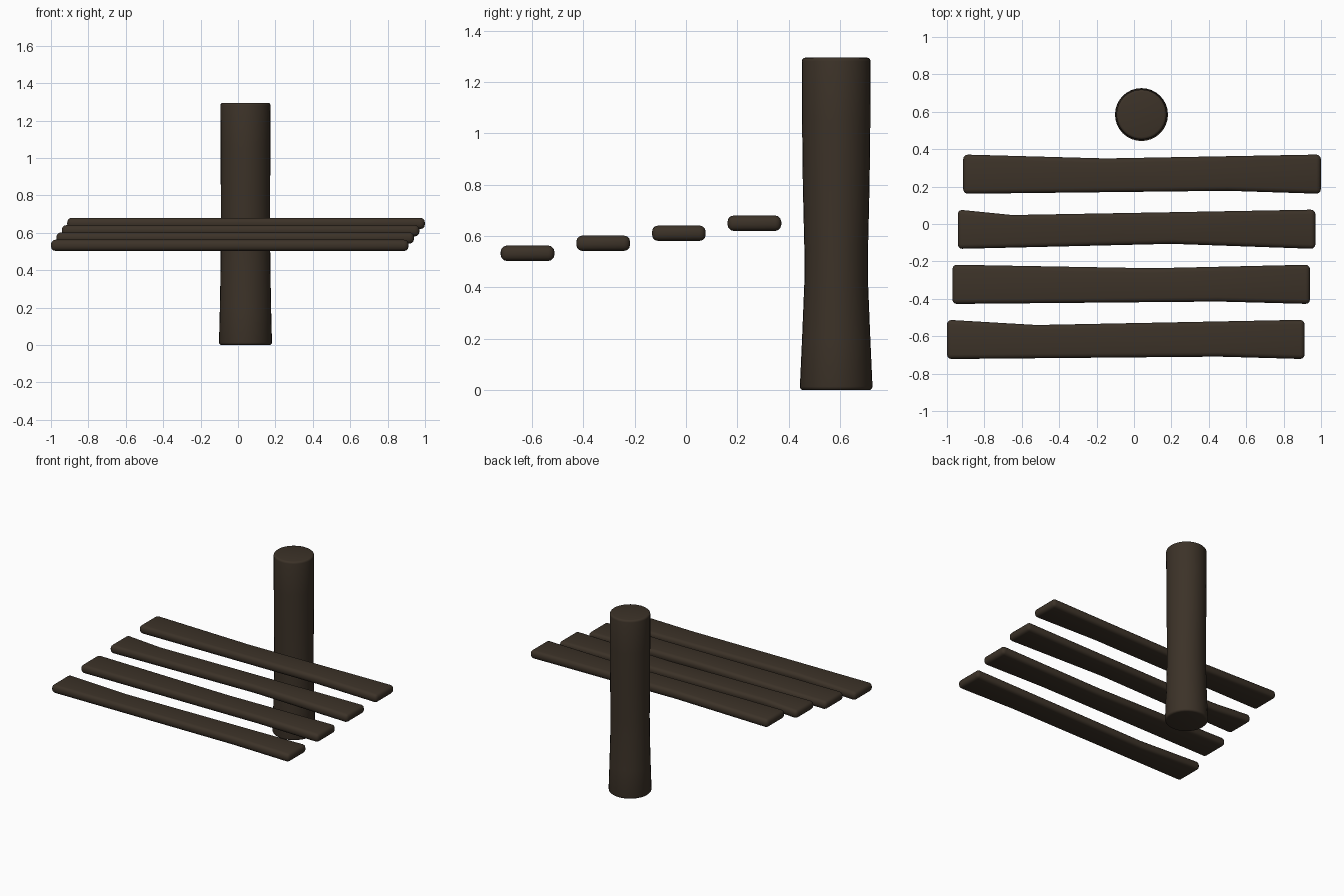
import bpy, math

if "Cube" in bpy.data.objects:
    bpy.data.objects.remove(bpy.data.objects["Cube"])

wood = bpy.data.materials.new("dark brown wood")
wood.diffuse_color = (0.045, 0.032, 0.021, 1)
wood.use_nodes = True
wood.node_tree.nodes["Principled BSDF"].inputs["Base Color"].default_value = wood.diffuse_color


def make(name, verts, faces, bevel):
    me = bpy.data.meshes.new(name)
    me.from_pydata(verts, [], faces)
    me.update()
    ob = bpy.data.objects.new(name, me)
    bpy.context.collection.objects.link(ob)
    me.materials.append(wood)
    b = ob.modifiers.new("rounded edges", 'BEVEL')
    b.width = bevel
    b.segments = 3
    b.limit_method = 'ANGLE'
    b.angle_limit = math.radians(40)
    bpy.ops.object.select_all(action='DESELECT')
    ob.select_set(True)
    bpy.context.view_layer.objects.active = ob
    bpy.ops.object.modifier_apply(modifier=b.name)
    bpy.ops.object.shade_smooth_by_angle(angle=math.radians(35))
    return ob


# Worn planks: each has a narrowed spot (x, depth) along its front and back edge
L, W, T = 1.912, 0.21, 0.06
worn = [
    ([(0.45, 0.013)], [(-0.52, 0.028)]),
    ([(0.45, 0.013)], [(0.10, 0.019)]),
    ([(0.20, 0.027)], [(-0.65, 0.029), (0.20, 0.014)]),
    ([(0.50, 0.016)], [(-0.15, 0.021)]),
]
for i, (front, back) in enumerate(worn):
    x0 = -1.0 + i * 0.029
    x1 = x0 + L
    y0 = -0.722 + i * 0.2945
    y1 = y0 + W
    z0 = 0.503 + i * 0.039
    fr = [(x0, y0)] + [(x, y0 + d) for x, d in front] + [(x1, y0)]
    bk = [(x1, y1)] + [(x, y1 - d) for x, d in reversed(back)] + [(x0, y1)]
    ring = fr + bk
    n = len(ring)
    verts = [(x, y, z) for z in (z0, z0 + T) for x, y in ring]
    faces = [tuple(reversed(range(n))), tuple(range(n, 2 * n))]
    faces += [(k, (k + 1) % n, n + (k + 1) % n, n + k) for k in range(n)]
    make(f"plank_{i + 1}", verts, faces, 0.024)

# Post with slightly worn waist: (z, x radius, y radius)
rings = [(0, .142, .142), (0.2, .137, .133), (0.42, .133, .124), (0.55, .132, .124),
         (0.8, .132, .130), (1.05, .133, .133), (1.295, .134, .134)]
N = 32
verts = [(0.04 + rx * math.cos(2 * math.pi * k / N), 0.585 + ry * math.sin(2 * math.pi * k / N), z)
         for z, rx, ry in rings for k in range(N)]
faces = [(r * N + k, r * N + (k + 1) % N, (r + 1) * N + (k + 1) % N, (r + 1) * N + k)
         for r in range(len(rings) - 1) for k in range(N)]
top = (len(rings) - 1) * N
faces += [tuple(reversed(range(N))), tuple(range(top, top + N))]
make("post", verts, faces, 0.014)
